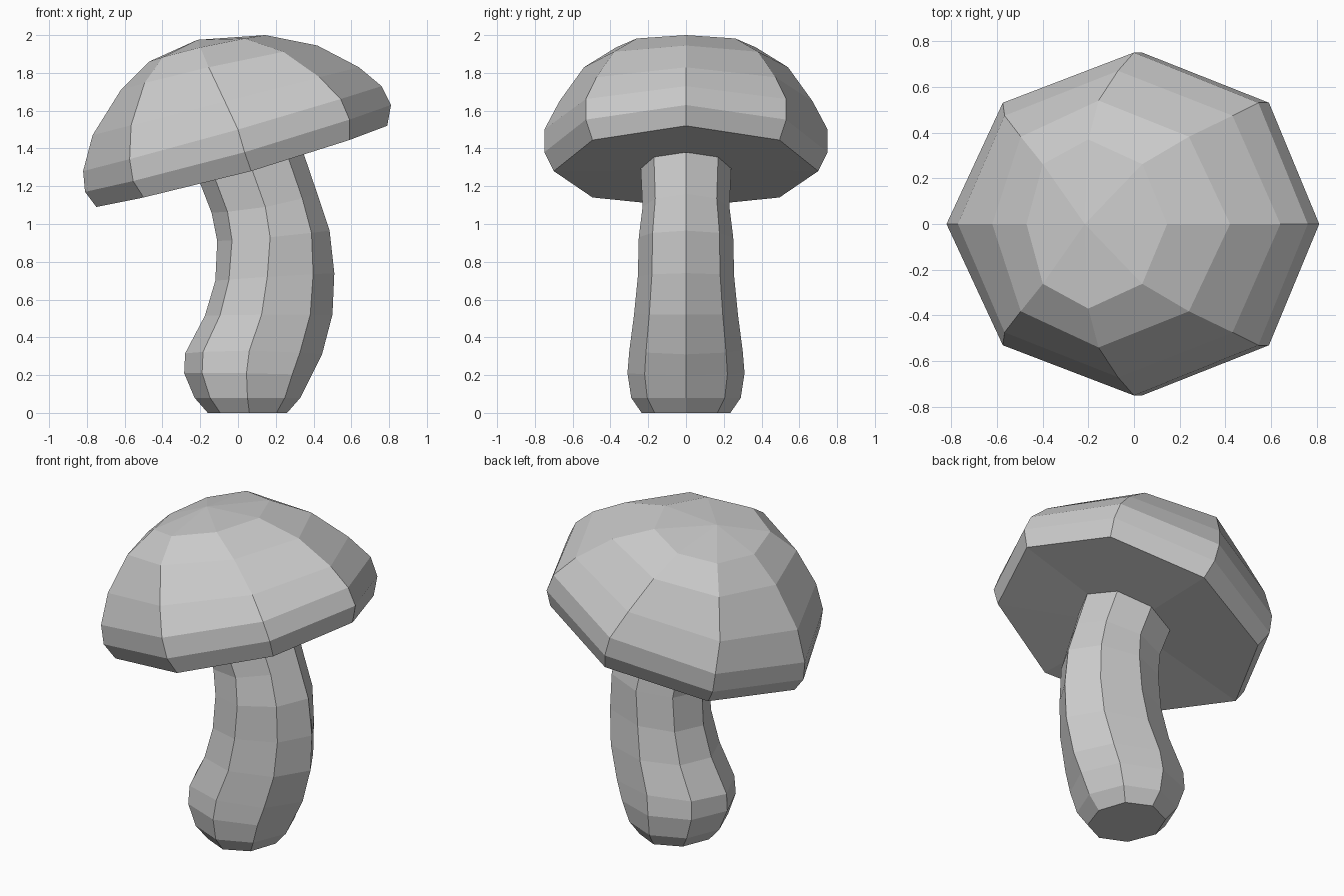
import bpy, bmesh
from math import cos, sin, pi

if "Cube" in bpy.data.objects:
    bpy.data.objects.remove(bpy.data.objects["Cube"])

SIDES = 8


def ring_points(xl, zl, xf, zf, xr, zr, w):
    """Eight-sided tilted loop through its left, front/back and right points."""
    pts = []
    for i in range(SIDES):
        c, s = cos(2 * pi * i / SIDES), sin(2 * pi * i / SIDES)
        x = xf + ((xl + xr) / 2 - xf) * c * c + (xr - xl) / 2 * c
        z = zf + ((zl + zr) / 2 - zf) * c * c + (zr - zl) / 2 * c
        pts.append((x, w * s, z))
    return pts


def loft(name, rings, start=None, end=None):
    """Skin the loops; cap each end with a flat face or a fan to a point."""
    bm = bmesh.new()
    loops = [[bm.verts.new(p) for p in ring_points(*r)] for r in rings]
    for a, b in zip(loops, loops[1:]):
        for i in range(SIDES):
            j = (i + 1) % SIDES
            bm.faces.new((a[i], a[j], b[j], b[i]))
    for loop, tip in ((loops[0], start), (loops[-1], end)):
        if tip is None:
            bm.faces.new(loop)
        else:
            v = bm.verts.new(tip)
            for i in range(SIDES):
                bm.faces.new((loop[i], loop[(i + 1) % SIDES], v))
    bmesh.ops.recalc_face_normals(bm, faces=bm.faces[:])
    mesh = bpy.data.meshes.new(name)
    bm.to_mesh(mesh)
    bm.free()
    obj = bpy.data.objects.new(name, mesh)
    bpy.context.collection.objects.link(obj)
    return obj


# Curved stem: left x,z / front x,z / right x,z / half width
loft("stem", [
    (-0.16, 0.00, 0.06, 0.00, 0.26, 0.00, 0.235),
    (-0.23, 0.08, 0.05, 0.08, 0.33, 0.08, 0.29),
    (-0.285, 0.21, 0.045, 0.21, 0.39, 0.20, 0.31),
    (-0.28, 0.315, 0.06, 0.33, 0.445, 0.31, 0.30),
    (-0.175, 0.515, 0.125, 0.52, 0.50, 0.52, 0.275),
    (-0.12, 0.70, 0.155, 0.72, 0.51, 0.74, 0.255),
    (-0.11, 0.91, 0.17, 0.93, 0.485, 0.965, 0.25),
    (-0.14, 1.06, 0.145, 1.09, 0.42, 1.16, 0.23),
    (-0.21, 1.24, 0.07, 1.30, 0.345, 1.38, 0.24),
])

# Tilted cap, from the underside rim up to the crown
loft("cap", [
    (-0.75, 1.09, 0.07, 1.28, 0.79, 1.52, 0.70),
    (-0.81, 1.17, 0.035, 1.38, 0.81, 1.63, 0.75),
    (-0.82, 1.28, 0.00, 1.50, 0.76, 1.73, 0.75),
    (-0.77, 1.47, -0.07, 1.65, 0.64, 1.83, 0.67),
    (-0.62, 1.71, -0.155, 1.83, 0.42, 1.945, 0.54),
    (-0.47, 1.86, -0.20, 1.935, 0.145, 2.00, 0.37),
], start=(0.04, 0, 1.29), end=(-0.215, 0, 1.975))
